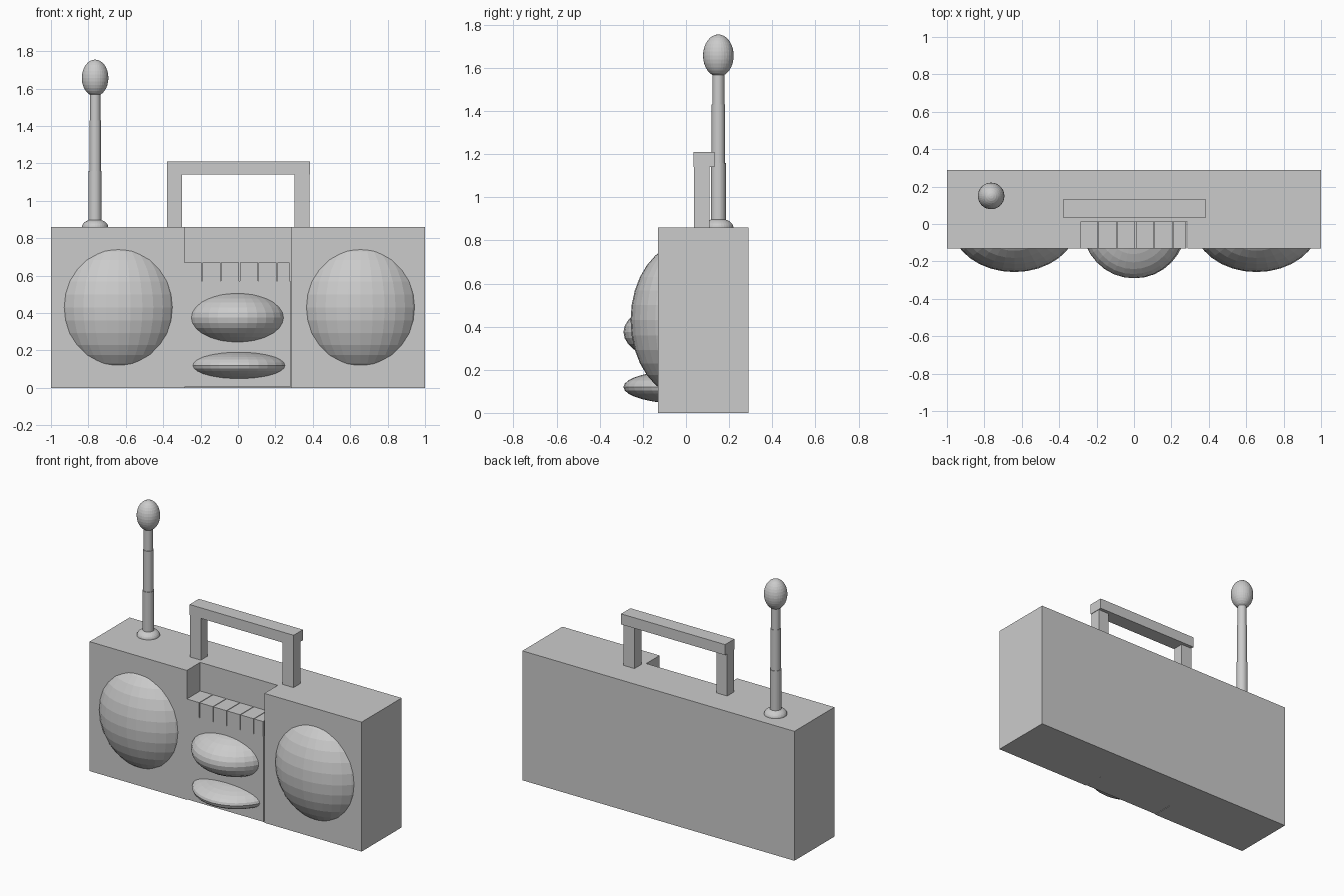
import bpy, bmesh

if "Cube" in bpy.data.objects:
    bpy.data.objects.remove(bpy.data.objects["Cube"])


def finish(name, bm):
    bmesh.ops.recalc_face_normals(bm, faces=bm.faces)
    mesh = bpy.data.meshes.new(name)
    bm.to_mesh(mesh)
    bm.free()
    obj = bpy.data.objects.new(name, mesh)
    bpy.context.collection.objects.link(obj)
    return obj


def box(name, x0, x1, y0, y1, z0, z1):
    bm = bmesh.new()
    bmesh.ops.create_cube(bm, size=1)
    bmesh.ops.scale(bm, vec=(x1 - x0, y1 - y0, z1 - z0), verts=bm.verts)
    bmesh.ops.translate(bm, vec=((x0 + x1) / 2, (y0 + y1) / 2, (z0 + z1) / 2), verts=bm.verts)
    return finish(name, bm)


def ellipsoid(name, centre, radii):
    bm = bmesh.new()
    bmesh.ops.create_uvsphere(bm, u_segments=32, v_segments=16, radius=1)
    bmesh.ops.scale(bm, vec=radii, verts=bm.verts)
    bmesh.ops.translate(bm, vec=centre, verts=bm.verts)
    return finish(name, bm)


def rod(name, x, y, z0, z1, r):
    bm = bmesh.new()
    bmesh.ops.create_cone(bm, cap_ends=True, segments=32, radius1=r, radius2=r, depth=z1 - z0)
    bmesh.ops.translate(bm, vec=(x, y, (z0 + z1) / 2), verts=bm.verts)
    return finish(name, bm)


FRONT, BACK, RECESS, TOP = -0.13, 0.29, 0.01, 0.86

# Casing: U-shaped plan with a central bay, extruded upwards
plan = [(-1, FRONT), (-0.285, FRONT), (-0.285, RECESS), (0.285, RECESS),
        (0.285, FRONT), (1, FRONT), (1, BACK), (-1, BACK)]
bm = bmesh.new()
base = bm.faces.new([bm.verts.new((x, y, 0)) for x, y in plan])
grown = bmesh.ops.extrude_face_region(bm, geom=[base], use_keep_orig=True)
bmesh.ops.translate(bm, vec=(0, 0, TOP),
                    verts=[v for v in grown["geom"] if isinstance(v, bmesh.types.BMVert)])
finish("casing", bm)

# Centre panel filling the bay, with a row of keys on top
box("centre_panel", -0.285, 0.28, FRONT, RECESS, 0.004, 0.57)
edges = [-0.285, -0.19, -0.09, 0.01, 0.11, 0.21, 0.28]
for i, (a, b) in enumerate(zip(edges, edges[1:])):
    box(f"key_{i + 1}", a, b - 0.004, FRONT, RECESS, 0.57, 0.67)

# Speakers and the two central domes, sunk into the casing
ellipsoid("speaker_left", (-0.64, 0, 0.43), (0.337, 0.257, 0.36))
ellipsoid("speaker_right", (0.655, 0, 0.43), (0.337, 0.257, 0.36))
ellipsoid("upper_dome", (-0.003, 0, 0.375), (0.277, 0.29, 0.146))
ellipsoid("lower_dome", (0.005, 0, 0.12), (0.277, 0.29, 0.079))

# Carrying handle
for side, x in (("left", -0.34), ("right", 0.342)):
    box(f"handle_post_{side}", x - 0.04, x + 0.04, 0.038, 0.11, TOP - 0.02, 1.145)
box("handle_bar", -0.38, 0.385, 0.034, 0.132, 1.14, 1.21)

# Telescopic antenna
ax, ay = -0.764, 0.15
ellipsoid("antenna_base", (ax, ay, 0.86), (0.07, 0.07, 0.042))
rod("antenna_lower", ax, ay, 0.86, 1.16, 0.035)
rod("antenna_middle", ax, ay, 1.16, 1.43, 0.031)
rod("antenna_upper", ax, ay, 1.43, 1.6, 0.028)
ellipsoid("antenna_tip", (ax, ay, 1.657), (0.071, 0.071, 0.098))
